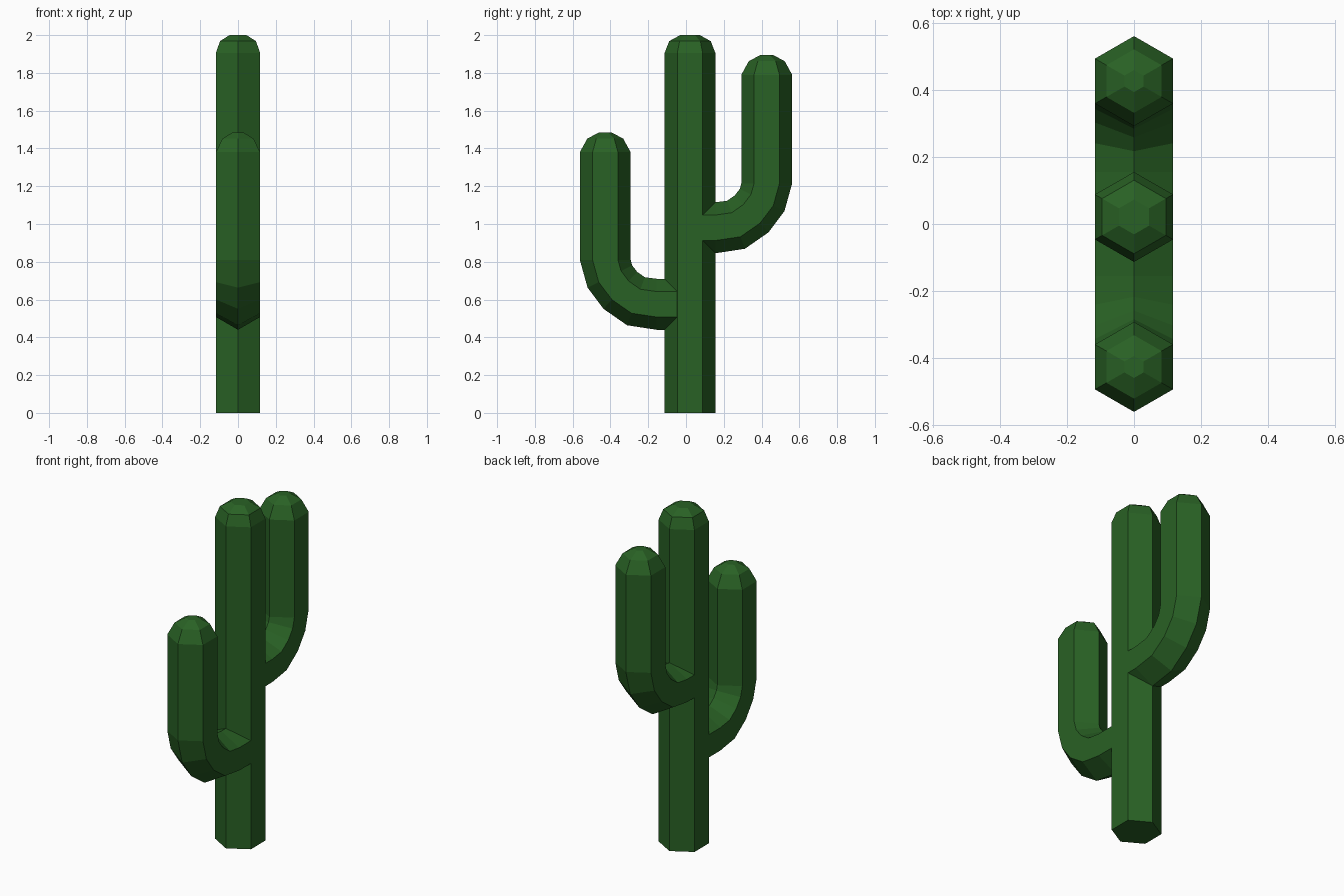
import bpy, bmesh, math

if "Cube" in bpy.data.objects:
    bpy.data.objects.remove(bpy.data.objects["Cube"])

R, W, CY = 0.1345, 0.117, 0.021   # hexagon radius, half width, trunk centre
green = bpy.data.materials.new("cactus_green")
green.diffuse_color = (0.022, 0.12, 0.018, 1)
green.use_nodes = True
green.node_tree.nodes["Principled BSDF"].inputs["Base Color"].default_value = green.diffuse_color


def loft(name, rings):
    """Skin a list of six-point rings and close both ends."""
    bm = bmesh.new()
    vs = [[bm.verts.new(p) for p in ring] for ring in rings]
    for a, b in zip(vs, vs[1:]):
        for i in range(6):
            j = (i + 1) % 6
            bm.faces.new((a[i], a[j], b[j], b[i]))
    bm.faces.new(vs[0])
    bm.faces.new(vs[-1])
    bmesh.ops.recalc_face_normals(bm, faces=bm.faces)
    me = bpy.data.meshes.new(name)
    bm.to_mesh(me)
    bm.free()
    ob = bpy.data.objects.new(name, me)
    bpy.context.collection.objects.link(ob)
    me.materials.append(green)
    return ob


def section(outer, inner, width=W):
    """Hexagon spanning two (y, z) points in the bend plane."""
    m = [(o + i) / 2 for o, i in zip(outer, inner)]
    d = [(o - i) / 2 for o, i in zip(outer, inner)]
    pts = []
    for k in range(6):
        c, s = math.cos(k * math.pi / 3), math.sin(k * math.pi / 3)
        pts.append((s * width / math.sin(math.pi / 3), m[0] + c * d[0], m[1] + c * d[1]))
    return pts


def level(y, z, r, width=None):
    return section((y + r, z), (y - r, z), width or r * 0.866)


# Trunk with a faceted domed top
trunk = loft("cactus_body", [level(CY, 0, R, W), level(CY, 1.905, R, W),
                             level(CY, 1.968, 0.11), level(CY, 2.0, 0.052)])

# Arm elbow: outer and inner bend points, z relative to the arm axis
BEND = [((0.155, -0.135), (0.155, 0.135)),
        ((0.312, -0.111), (0.218, 0.143)),
        ((0.437, -0.024), (0.259, 0.172)),
        ((0.521, 0.088), (0.285, 0.206)),
        ((0.562, 0.235), (0.293, 0.235))]


def arm(name, side, axis_z, top):
    w = W - 0.0004
    bend = [((CY * side, -0.135), (CY * side, 0.135))] + BEND
    rings = [section((side * o[0], axis_z + o[1]), (side * i[0], axis_z + i[1]), w)
             for o, i in bend]
    # upright and domed tip
    for z, r in ((top - 0.105, R), (top - 0.033, 0.095), (top, 0.033)):
        rings.append(level(side * 0.4275, z, side * r, r * 0.868))
    return loft(name, rings)


# Weld both arms onto the trunk
for ob in (arm("back_arm", 1, 0.98, 1.895), arm("front_arm", -1, 0.575, 1.485)):
    mod = trunk.modifiers.new(ob.name, 'BOOLEAN')
    mod.operation, mod.solver, mod.object = 'UNION', 'EXACT', ob
    bpy.context.view_layer.objects.active = trunk
    bpy.ops.object.modifier_apply(modifier=mod.name)
    bpy.data.objects.remove(ob)
